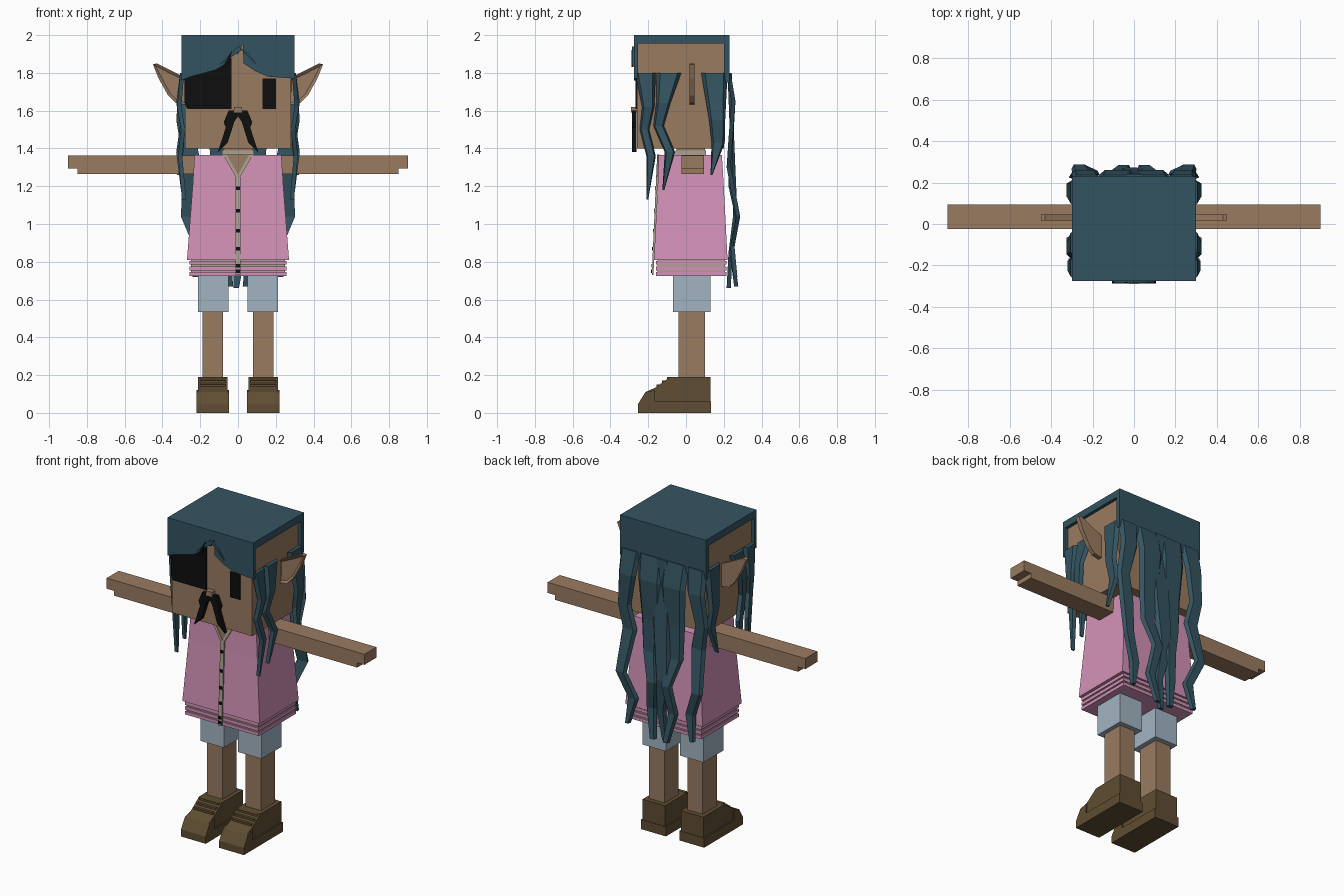
import bpy
import bmesh
from mathutils import Vector

default = bpy.data.objects.get("Cube")
if default:
    bpy.data.objects.remove(default, do_unlink=True)


def material(name, *rgb):
    linear = [((c / 255 + 0.055) / 1.055) ** 2.4 for c in rgb] + [1]
    mat = bpy.data.materials.new(name)
    mat.use_nodes = True
    mat.diffuse_color = linear
    mat.node_tree.nodes["Principled BSDF"].inputs["Base Color"].default_value = linear
    return mat


SKIN = material("skin", 154, 123, 97)
HAIR = material("teal hair", 52, 84, 97)
PINK = material("pink cloth", 212, 146, 184)
TRIM = material("beige trim", 172, 162, 146)
DENIM = material("pale denim", 162, 180, 194)
LEATHER = material("brown leather", 95, 77, 50)
BLACK = material("black", 14, 14, 14)


def finish(name, bm, mat):
    bmesh.ops.recalc_face_normals(bm, faces=bm.faces)
    mesh = bpy.data.meshes.new(name)
    bm.to_mesh(mesh)
    bm.free()
    mesh.materials.append(mat)
    obj = bpy.data.objects.new(name, mesh)
    bpy.context.collection.objects.link(obj)
    return obj


def loft(name, rings, mat):
    """Join matching rings of points into a capped solid."""
    bm = bmesh.new()
    loops = [[bm.verts.new(p) for p in ring] for ring in rings]
    n = len(loops[0])
    for low, high in zip(loops, loops[1:]):
        for i in range(n):
            j = (i + 1) % n
            bm.faces.new((low[i], low[j], high[j], high[i]))
    bm.faces.new(loops[0][::-1])
    bm.faces.new(loops[-1])
    return finish(name, bm, mat)


def rect(x0, x1, y0, y1, z):
    return [(x0, y0, z), (x1, y0, z), (x1, y1, z), (x0, y1, z)]


def box(name, x, y, z, mat):
    return loft(name, [rect(*x, *y, z[0]), rect(*x, *y, z[1])], mat)


def span(side, a, b):
    """An x range, mirrored when side is negative."""
    return sorted((side * a, side * b))


def plate(name, outline, y0, y1, mat, side=1, lean=0):
    """Front-facing outline in x and z, given depth in y; lean follows the shirt."""
    return loft(name, [[(side * x, y + lean * (z - 1.36), z) for x, z in outline]
                       for y in (y0, y1)], mat)


def strand(name, points, facing, side=1):
    """Tapering lock of hair; points hold (along, z, width, outward)."""
    rings = []
    for along, z, width, out in points:
        ring = []
        for u, d in ((-1, 0), (1, 0), (0.7, 0.022), (-0.7, 0.022)):
            a, b = along + u * width / 2, out + d
            ring.append((side * b, a, z) if facing == "side" else (side * a, b, z))
        rings.append(ring)
    return loft(name, rings, HAIR)


# Head and face
box("head", (-.28, .28), (-.26, .2), (1.4, 1.97), SKIN)
box("neck", (-.08, .08), (-.05, .1), (1.3, 1.42), SKIN)
box("nose", (-.022, .022), (-.29, -.25), (1.59, 1.62), SKIN)
box("left_eye", (.13, .2), (-.267, -.259), (1.61, 1.77), BLACK)
plate("eye_patch", [(-.282, 1.64), (-.27, 1.61), (-.035, 1.61), (-.035, 1.88),
                    (-.12, 1.84), (-.282, 1.8)], -.267, -.258, BLACK)
plate("patch_strap", [(-.08, 1.83), (-.05, 1.84), (-.03, 1.92), (-.05, 1.89)],
      -.288, -.279, BLACK)
moustache = [(0, 1.6), (.05, 1.6), (.075, 1.54), (.065, 1.51), (.107, 1.38),
             (.055, 1.43), (.02, 1.54), (0, 1.57)]
ear = [(.27, 1.63), (.33, 1.64), (.37, 1.68), (.42, 1.77), (.45, 1.845),
       (.43, 1.85), (.35, 1.81), (.27, 1.77)]
for label, side in (("left", 1), ("right", -1)):
    plate(label + "_moustache", moustache, -.287, -.262, BLACK, side)
    obj = plate(label + "_ear", ear, .018, .045, SKIN, side)
    bm = bmesh.new()
    bm.from_mesh(obj.data)
    front = [f for f in bm.faces if f.normal.dot(Vector((0, -1, 0))) > .9]
    bmesh.ops.inset_region(bm, faces=front, thickness=.016)
    bmesh.ops.translate(bm, verts=front[0].verts, vec=(0, .012, 0))
    bm.to_mesh(obj.data)
    bm.free()

# Hair cap with a jagged fringe
box("hair_top", (-.3, .3), (-.275, .23), (1.955, 2), HAIR)
box("hair_back", (-.3, .3), (.2, .23), (1.75, 1.955), HAIR)
plate("fringe", [(-.3, 1.955), (-.3, 1.76), (-.25, 1.78), (-.12, 1.815), (-.06, 1.85),
                 (-.07, 1.83), (-.03, 1.9), (0, 1.9), (.025, 1.95), (.03, 1.85),
                 (.09, 1.81), (.16, 1.78), (.3, 1.77), (.3, 1.955)], -.275, -.255, HAIR)
plate("fringe_tuft", [(-.1, 1.84), (.02, 1.92), (.1, 1.84), (.06, 1.9), (0, 1.94)],
      -.285, -.274, HAIR)

# Loose locks of hair
side_locks = {
    "front": [(-.215, 1.8, .11, .285), (-.2, 1.62, .065, .3), (-.22, 1.5, .05, .28),
              (-.185, 1.36, .05, .295), (-.205, 1.13, .01, .275)],
    "middle": [(-.09, 1.8, .13, .285), (-.12, 1.64, .075, .305), (-.145, 1.52, .055, .285),
               (-.085, 1.38, .055, .305), (-.12, 1.18, .01, .28)],
    "rear": [(.15, 1.8, .14, .285), (.165, 1.55, .085, .305), (.17, 1.43, .07, .285),
             (.135, 1.26, .01, .3)],
}
outer_lock = [(.23, 1.8, .14, .215), (.24, 1.65, .12, .24), (.27, 1.45, .09, .225),
              (.24, 1.3, .1, .215), (.265, 1.04, .075, .265), (.2, .88, .07, .235),
              (.225, .72, .03, .25)]
inner_lock = [(.085, 1.8, .18, .215), (.08, 1.65, .17, .24), (.08, 1.4, .14, .225),
              (.09, 1.2, .1, .225), (.05, 1.03, .075, .262), (.075, .85, .065, .23),
              (.045, .67, .04, .255)]
for label, side in (("left", 1), ("right", -1)):
    for place, points in side_locks.items():
        strand(f"{label}_{place}_lock", points, "side", side)
    strand(label + "_outer_back_lock", outer_lock, "back", side)
    strand(label + "_inner_back_lock", inner_lock, "back", side)
strand("centre_back_lock", [(0, 1.8, .1, .22), (0, 1.4, .13, .235), (-.02, 1.05, .1, .25),
                            (.01, .85, .06, .225), (-.01, .66, .03, .215)], "back")

# Shirt with striped hem
loft("shirt", [rect(-.27, .27, -.17, .22, .81), rect(-.24, .24, -.15, .2, 1.2),
               rect(-.23, .23, -.145, .19, 1.365)], PINK)
box("hem_core", (-.25, .25), (-.152, .207), (.73, .82), TRIM)
for i in range(3):
    z = .725 + i * .03
    box(f"hem_band_{i + 1}", (-.257, .257), (-.16, .214), (z, z + .02), PINK)

# Neckline, collar, placket and buttons
plate("open_neck", [(-.07, 1.368), (0, 1.24), (.07, 1.368)], -.149, -.141, SKIN, lean=.045)
for label, side in (("left", 1), ("right", -1)):
    plate(label + "_lapel", [(0, 1.23), (0, 1.26), (.06, 1.368), (.08, 1.368)],
          -.153, -.144, TRIM, side, .045)
box("collar", (-.085, .085), (-.055, .105), (1.36, 1.39), TRIM)
plate("placket", [(-.013, .73), (.013, .73), (.013, 1.25), (-.013, 1.25)],
      -.153, -.144, TRIM, lean=.045)
for i, z in enumerate((.75, .78, .87, .965, 1.07, 1.19)):
    plate(f"button_{i + 1}", [(-.01, z - .009), (.01, z - .009), (.01, z + .009),
                              (-.01, z + .009)], -.157, -.15, BLACK, lean=.045)

# Arms, legs, shorts and shoes
arm = [(.2, 1.265), (.85, 1.265), (.85, 1.295), (.9, 1.295), (.9, 1.362), (.2, 1.362)]
shoe = [(.13, 0), (-.255, 0), (-.255, .045), (-.215, .11), (-.16, .135), (-.085, .19),
        (.13, .19)]
for label, side in (("left", 1), ("right", -1)):
    plate(label + "_arm", arm, -.025, .095, SKIN, side)
    box(label + "_shorts", span(side, .05, .213), (-.07, .13), (.535, .76), DENIM)
    box(label + "_leg", span(side, .08, .187), (-.04, .1), (.15, .56), SKIN)
    loft(label + "_shoe", [[(x, y, z) for y, z in shoe] for x in span(side, .055, .212)],
         LEATHER)
    loft(label + "_toe_cap", [[(x, min(y, -.165), min(z, .12)) for y, z in shoe[:4]]
                              + [(x, -.165, .12)] for x in span(side, .047, .22)], LEATHER)
    box(label + "_sole", span(side, .047, .22), (-.17, .133), (0, .06), LEATHER)
    for i in range(3):
        y, z = -.155 + i * .027, .135 + i * .02
        box(f"{label}_lace_{i + 1}", span(side, .065, .202), (y, y + .02),
            (z - .02, z + .016), LEATHER)
